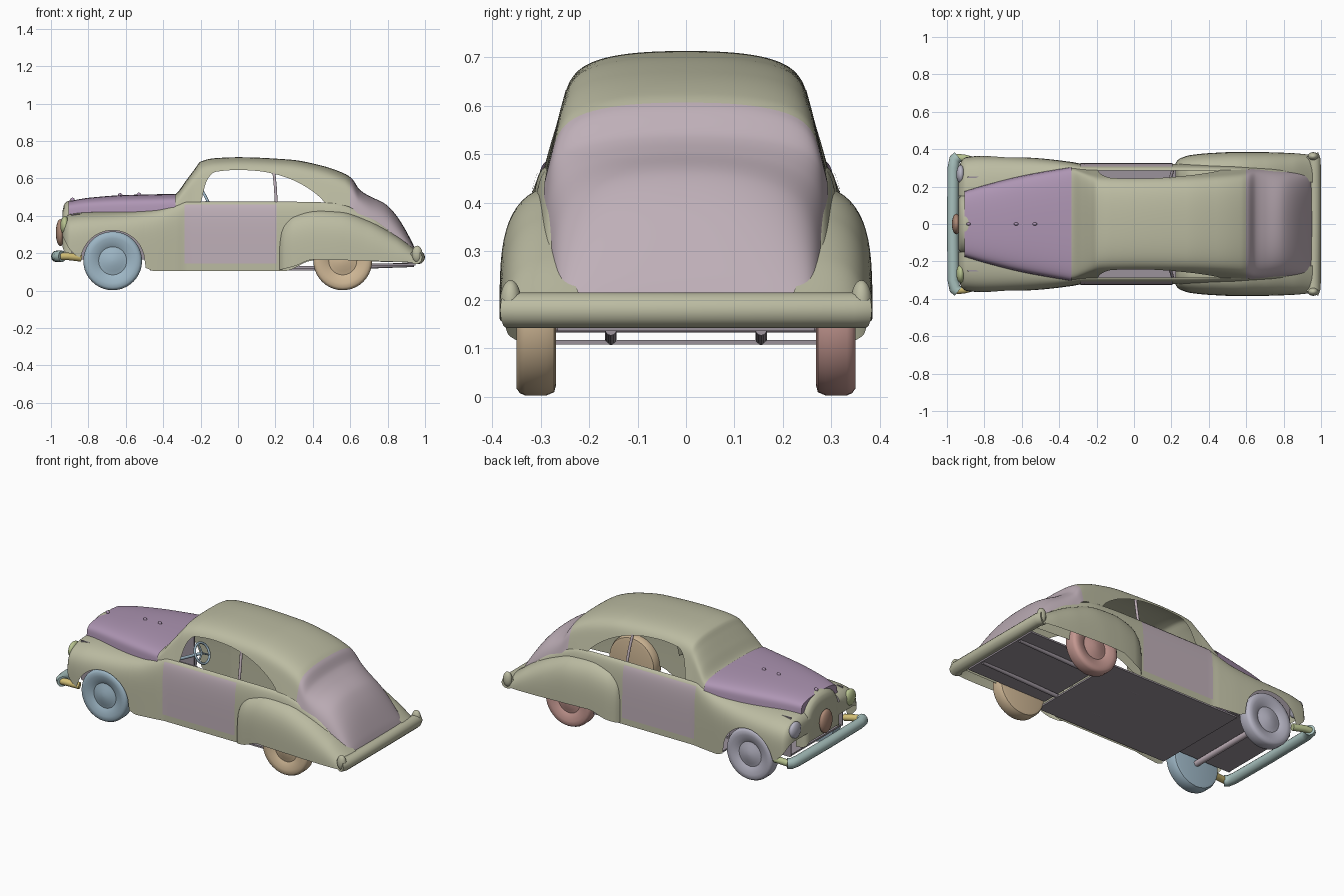
import bpy, bmesh
from math import sin, cos, pi, sqrt
from mathutils import Vector

if "Cube" in bpy.data.objects:
    bpy.data.objects.remove(bpy.data.objects["Cube"])

COLORS = {'body': (.50, .50, .36), 'hood': (.42, .30, .45), 'panel': (.52, .43, .48), 'chrome': (.38, .52, .50),
          'blue': (.34, .47, .56), 'tan': (.62, .47, .30), 'lilac': (.47, .46, .55), 'rust': (.55, .31, .28),
          'yellow': (.65, .52, .18), 'olive': (.48, .55, .28), 'brown': (.42, .25, .18), 'dark': (.33, .29, .33)}
MATS = {}
for n, c in COLORS.items():
    MATS[n] = bpy.data.materials.new(n)
    MATS[n].diffuse_color = (*c, 1)


def interp(tab, x):
    """Monotone smooth interpolation of table rows keyed by x."""
    if x <= tab[0][0]:
        return tab[0][1:]
    if x >= tab[-1][0]:
        return tab[-1][1:]
    i = max(k for k in range(len(tab) - 1) if tab[k][0] <= x)
    h = tab[i + 1][0] - tab[i][0]
    t = (x - tab[i][0]) / h

    def slope(k, c):
        return (tab[k + 1][c] - tab[k][c]) / (tab[k + 1][0] - tab[k][0])

    def tangent(k, c):
        if k == 0 or k == len(tab) - 1:
            return slope(min(k, len(tab) - 2), c)
        a, b = slope(k - 1, c), slope(k, c)
        return 2 * a * b / (a + b) if a * b > 0 else 0
    return [(1 + 2 * t) * (1 - t) ** 2 * tab[i][c] + t * (1 - t) ** 2 * h * tangent(i, c)
            + t * t * (3 - 2 * t) * tab[i + 1][c] - t * t * (1 - t) * h * tangent(i + 1, c)
            for c in range(1, len(tab[0]))]


def finish(bm, name, mat):
    me = bpy.data.meshes.new(name)
    bm.to_mesh(me)
    bm.free()
    ob = bpy.data.objects.new(name, me)
    bpy.context.collection.objects.link(ob)
    me.materials.append(MATS[mat])
    return ob


def loft(name, mat, tab, x0, x1, nx, low=None, dy=0, rows=18, caps='', top=1.0):
    """Mirrored shell along x. Rows: x, width, inner width, base z, top z, lean, squareness."""
    bm = bmesh.new()
    cols = []
    for i in range(nx + 1):
        x = x0 + (x1 - x0) * i / nx
        w, yi, zb, zt, lean, m = interp(tab, x)
        u0 = min(.97, max(0, ((low(x) if low else zb) - zb) / (zt - zb)))
        col = []
        for j in range(rows + 1):
            u = 1 - (1 - u0) * (1 - j / rows * top) ** 2.3
            y = yi + (w - yi - lean * u * (zt - zb)) * max(0, 1 - u ** m) ** .42
            col.append(bm.verts.new((x, y + dy, zb + (zt - zb) * u)))
        cols.append(col)
    for a, b in zip(cols, cols[1:]):
        for j in range(rows):
            bm.faces.new((a[j], a[j + 1], b[j + 1], b[j]))
    for side, col in (('f', cols[0]), ('b', cols[-1])):
        if side in caps:
            ring = list(col)
            if ring[-1].co.y > .001:
                ring.append(bm.verts.new((ring[0].co.x, 0, ring[-1].co.z)))
            ring.append(bm.verts.new((ring[0].co.x, 0, ring[0].co.z)))
            bm.faces.new(ring if side == 'b' else ring[::-1])
    ob = finish(bm, name, mat)
    ob.modifiers.new('mirror', 'MIRROR').use_axis = (False, True, False)
    return ob


def revolve(name, mat, profile, center, sgn, n=40):
    bm = bmesh.new()
    rings = [[bm.verts.new((center[0] + r * cos(2 * pi * k / n), sgn * y, center[1] + r * sin(2 * pi * k / n)))
              for k in range(n)] for r, y in profile]
    for a, b in zip(rings, rings[1:]):
        for k in range(n):
            bm.faces.new((a[k], a[(k + 1) % n], b[(k + 1) % n], b[k]))
    bm.faces.new(rings[0])
    bm.faces.new(rings[-1])
    bmesh.ops.recalc_face_normals(bm, faces=bm.faces)
    return finish(bm, name, mat)


def ball(name, mat, loc, size):
    bm = bmesh.new()
    bmesh.ops.create_uvsphere(bm, u_segments=24, v_segments=14, radius=1)
    for v in bm.verts:
        v.co = Vector(loc) + Vector([a * b for a, b in zip(v.co, size)])
    return finish(bm, name, mat)


def box(name, mat, loc, size):
    bm = bmesh.new()
    bmesh.ops.create_cube(bm, size=1)
    for v in bm.verts:
        v.co = Vector(loc) + Vector([a * b for a, b in zip(v.co, size)])
    return finish(bm, name, mat)


def tube(name, mat, pts, r, cyclic=False):
    cu = bpy.data.curves.new(name, 'CURVE')
    cu.dimensions = '3D'
    cu.bevel_depth, cu.bevel_resolution, cu.use_fill_caps = r, 4, True
    sp = cu.splines.new('POLY')
    sp.points.add(len(pts) - 1)
    for p, co in zip(sp.points, pts):
        p.co = (*co, 1)
    sp.use_cyclic_u = cyclic
    ob = bpy.data.objects.new(name, cu)
    bpy.context.collection.objects.link(ob)
    cu.materials.append(MATS[mat])
    return ob


# Lower body with front fenders; bottom edge follows sill and wheel arch
side = [(-.937, .30, .15, .1, .37, 0, 7), (-.925, .335, .15, .1, .39, 0, 7), (-.90, .357, .15, .1, .408, 0, 7),
        (-.80, .365, .16, .1, .42, 0, 7), (-.6, .358, .2, .1, .424, 0, 7), (-.45, .346, .25, .1, .432, 0, 7),
        (-.33, .331, .28, .1, .458, 0, 6), (-.27, .322, .285, .1, .475, 0, 5), (.3, .322, .285, .1, .475, 0, 5),
        (.5, .32, .28, .1, .47, 0, 4), (.7, .31, .27, .1, .4, 0, 4), (.95, .3, .25, .1, .2, 0, 4)]
edge = [(-.937, .29), (-.9, .22), (-.85, .18), (-.49, .12), (-.45, .105), (.25, .105), (.4, .16), (.95, .15)]


def body_low(x):
    d = .172 ** 2 - (x + .67) ** 2
    return max(interp(edge, x)[0], .15 + sqrt(d) if d > 0 else 0)


loft('body_sides', 'body', side, -.937, .95, 200, body_low, caps='f')
door = loft('doors', 'panel', side, -.285, .205, 24, lambda x: .145, dy=.004, top=.75)

# Cabin with open side windows, and tail panel
cabin = [(-.36, .30, 0, .43, .505, .25, 4), (-.335, .30, 0, .44, .515, .25, 5), (-.28, .295, 0, .46, .585, .25, 8),
         (-.23, .29, 0, .47, .652, .25, 10), (-.2, .29, 0, .47, .69, .25, 10), (-.12, .29, 0, .47, .708, .25, 10),
         (0, .29, 0, .47, .713, .25, 10), (.28, .29, 0, .47, .70, .25, 10), (.44, .29, 0, .465, .67, .25, 9),
         (.57, .29, 0, .455, .625, .25, 7), (.61, .292, 0, .44, .598, .25, 6), (.65, .294, 0, .40, .54, .22, 5),
         (.70, .296, 0, .35, .507, .22, 4.5), (.785, .292, 0, .28, .465, .2, 4), (.84, .287, 0, .23, .41, .15, 4),
         (.935, .27, 0, .16, .25, .1, 5), (.955, .25, 0, .15, .2, 0, 6)]
window = [(-.2, .44), (-.185, .53), (-.16, .6), (-.12, .635), (0, .645), (.1, .64), (.2, .622), (.3, .588),
          (.4, .53), (.46, .475), (.48, .44)]
loft('cabin_roof', 'body', cabin, -.36, .60, 120, lambda x: interp(window, x)[0], rows=24)
loft('trunk_lid', 'panel', cabin, .60, .955, 50, caps='b', rows=24)

# Hood and nose
hood = [(-.905, .176, 0, .40, .478, .1, 6), (-.8, .208, 0, .405, .496, .1, 6), (-.6, .258, 0, .41, .511, .1, 6),
        (-.335, .306, 0, .425, .517, .1, 6)]
loft('hood', 'hood', hood, -.905, -.335, 30, caps='f')
nose = [(-.937, .14, 0, .23, .43, 0, 4), (-.93, .158, 0, .21, .46, 0, 4), (-.905, .172, 0, .2, .48, 0, 4),
        (-.87, .176, 0, .2, .483, 0, 4)]
loft('nose', 'body', nose, -.937, -.87, 10, caps='f')

# Rear fenders
rear = [(.222, .325, .25, .1, .30, 0, 5), (.232, .34, .25, .1, .345, 0, 5), (.25, .352, .25, .1, .375, 0, 5),
        (.30, .368, .25, .1, .412, 0, 5), (.42, .38, .25, .1, .436, 0, 5), (.55, .385, .25, .1, .427, 0, 5),
        (.7, .384, .25, .1, .375, 0, 4.5), (.85, .379, .25, .1, .29, 0, 4), (.96, .37, .22, .1, .21, 0, 4)]
skirt = [(.22, .11), (.3, .13), (.4, .165), (.96, .15)]
loft('rear_fenders', 'body', rear, .222, .96, 70, lambda x: interp(skirt, x)[0])

# Wheels
tyre = [(.001, .35), (.03, .348), (.055, .339), (.075, .334), (.09, .342), (.12, .35), (.142, .35), (.152, .343),
        (.157, .332), (.157, .288), (.15, .272), (.135, .268), (.001, .27)]
for x, s, n, m in ((-.67, -1, 'front_right', 'blue'), (-.67, 1, 'front_left', 'lilac'),
                   (.56, -1, 'rear_right', 'tan'), (.56, 1, 'rear_left', 'rust')):
    revolve(n + '_wheel', m, tyre, (x, .159), s)

# Underbody
box('floor', 'dark', (-.025, 0, .112), (.89, .62, .01))
box('front_floor', 'dark', (-.665, 0, .17), (.43, .5, .01))
box('rear_floor', 'dark', (.68, 0, .14), (.54, .53, .01))
tube('front_axle', 'panel', [(-.67, -.28, .15), (-.67, .28, .15)], .018)

# Bumpers
tube('front_bumper', 'chrome', [(-.94, -.36, .183), (-.958, -.345, .183), (-.966, -.3, .183), (-.969, 0, .183),
                                (-.966, .3, .183), (-.958, .345, .183), (-.94, .36, .183)], .031)
tube('rear_bumper', 'body', [(.95, -.37, .178), (.962, -.34, .178), (.963, 0, .178),
                             (.962, .34, .178), (.95, .37, .178)], .037)

# Paired details
for s, n, m in ((-1, 'right', 'olive'), (1, 'left', 'lilac')):
    ball(n + '_headlight', m, (-.926, s * .265, .348), (.024, .05, .05))
    ball(n + '_rear_overrider', 'body', (.958, s * .362, .195), (.028, .022, .045))
    tube(n + '_bumper_bracket', 'yellow' if s < 0 else 'olive',
         [(-.95, s * .355, .183), (-.91, s * .352, .183), (-.84, s * .335, .175)], .02)
    tube(n + '_door_pillar', 'panel', [(.205, s * .282, .46), (.2, s * .262, .55), (.192, s * .241, .63)], .008)
    tube(n + '_frame_rail', 'dark', [(.1, s * .155, .118), (.42, s * .155, .12), (.94, s * .155, .138)], .012)
    box(n + '_wheel_well', 'dark', (-.68, s * .25, .29), (.42, .008, .24))

# Grille emblem plate and hood studs
ball('grille_plate', 'brown', (-.95, 0, .31), (.024, .055, .072))
for i, (x, z) in enumerate(((-.885, .485), (-.63, .509), (-.53, .512))):
    ball('hood_stud_%d' % i, 'hood', (x, 0, z), (.012, .008, .012))

# Steering wheel and column
c, ax, up = Vector((-.16, -.12, .475)), Vector((0, 1, 0)), Vector((-.45, 0, .89))
tube('steering_wheel', 'blue', [c + .06 * (ax * cos(a * pi / 12) + up * sin(a * pi / 12)) for a in range(24)],
     .007, True)
tube('steering_column', 'blue', [c, (-.33, -.12, .39)], .009)
for i in range(3):
    a = pi / 2 + i * 2 * pi / 3
    tube('steering_spoke_%d' % i, 'blue', [c, c + .06 * (ax * cos(a) + up * sin(a))], .005)

# Smooth shading
for ob in bpy.data.objects:
    ob.select_set(ob.type == 'MESH')
bpy.context.view_layer.objects.active = door
bpy.ops.object.shade_smooth_by_angle(angle=.7)

for m in bpy.data.materials:
    if m.users and not m.is_grease_pencil:
        m.use_nodes = True
        m.node_tree.nodes["Principled BSDF"].inputs["Base Color"].default_value = m.diffuse_color
